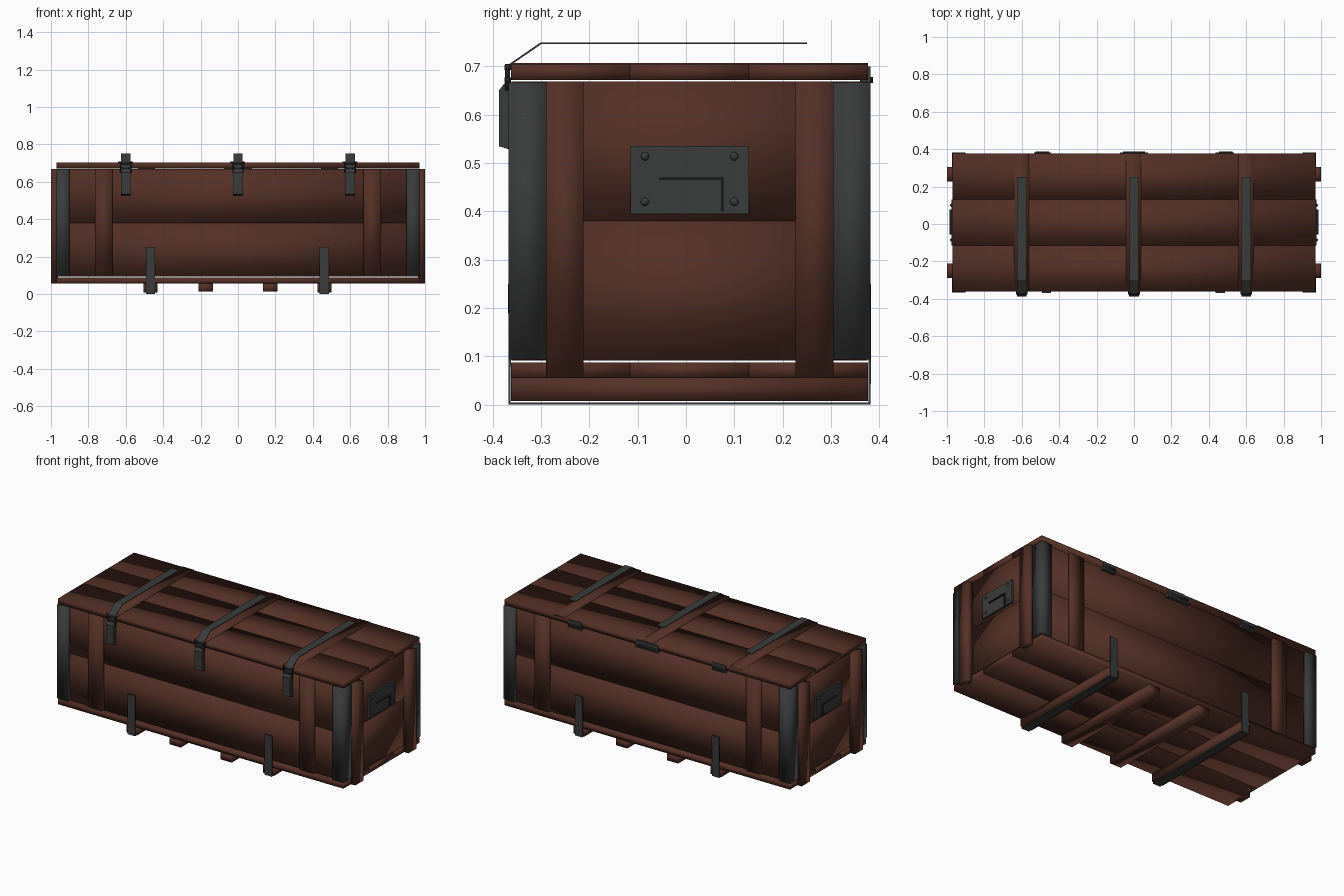
import bpy, bmesh
from mathutils import Matrix

if "Cube" in bpy.data.objects:
    bpy.data.objects.remove(bpy.data.objects["Cube"], do_unlink=True)


def material(name, color):
    m = bpy.data.materials.new(name)
    m.use_nodes = True
    m.diffuse_color = color
    bsdf = m.node_tree.nodes["Principled BSDF"]
    bsdf.inputs["Base Color"].default_value = color
    bsdf.inputs["Roughness"].default_value = 0.8
    return m


WOOD = material("dark_brown_wood", (0.085, 0.03, 0.02, 1))
METAL = material("dark_grey_metal", (0.042, 0.043, 0.043, 1))
BLACK = material("black_iron", (0.015, 0.015, 0.016, 1))

FRONT, BACK = -0.362, 0.377      # lid edges in y
MID = (FRONT + BACK) / 2
LENGTH = 0.97                    # half length of the planks


def finish(name, bm, mat, smooth=True):
    bmesh.ops.recalc_face_normals(bm, faces=bm.faces)
    for f in bm.faces:
        f.smooth = smooth
    mesh = bpy.data.meshes.new(name)
    bm.to_mesh(mesh)
    bm.free()
    mesh.materials.append(mat)
    ob = bpy.data.objects.new(name, mesh)
    bpy.context.collection.objects.link(ob)
    return ob


def box(name, xs, ys, zs, mat=WOOD, smooth=True):
    """Box between two limits on each axis; soft normals give rounded boards."""
    bm = bmesh.new()
    spans = [sorted(s) for s in (xs, ys, zs)]
    size = [b - a for a, b in spans]
    centre = [(a + b) / 2 for a, b in spans]
    bmesh.ops.create_cube(bm, size=1, matrix=Matrix.Translation(centre) @ Matrix.Diagonal((*size, 1)))
    return finish(name, bm, mat, smooth)


def prism(name, profile, xs, mat=METAL):
    """Closed (y, z) profile swept along x."""
    bm = bmesh.new()
    face = bm.faces.new([bm.verts.new((xs[0], y, z)) for y, z in profile])
    ext = bmesh.ops.extrude_face_region(bm, geom=[face])
    verts = [v for v in ext["geom"] if isinstance(v, bmesh.types.BMVert)]
    bmesh.ops.translate(bm, verts=verts, vec=(xs[1] - xs[0], 0, 0))
    return finish(name, bm, mat, False)


def ribbon(name, path, x, width, thick, mat=METAL):
    """Open (y, z) path widened along x and thickened into a band."""
    bm = bmesh.new()
    rows = [[bm.verts.new((x + s * width / 2, y, z)) for s in (-1, 1)] for y, z in path]
    for a, b in zip(rows, rows[1:]):
        bm.faces.new((a[0], a[1], b[1], b[0]))
    ob = finish(name, bm, mat, False)
    mod = ob.modifiers.new("thickness", "SOLIDIFY")
    mod.thickness = thick
    mod.offset = 0
    return ob


def across(y, side):
    """Mirror a front y to the back when side is 1."""
    return y if side < 0 else 2 * MID - y


# Lid and floor, three long planks each
step = (BACK - FRONT) / 3
for i in range(3):
    ys = (FRONT + i * step, FRONT + (i + 1) * step)
    box("lid_plank", (-LENGTH, LENGTH), ys, (0.672, 0.704))
    box("floor_plank", (-LENGTH, LENGTH), ys, (0.055, 0.087))

# Walls, two stacked planks on each side
for zs in ((0.092, 0.38), (0.38, 0.669)):
    for side in (-1, 1):
        box("long_wall_plank", (-0.96, 0.96), (across(-0.345, side), across(-0.315, side)), zs)
        box("end_wall_plank", (side * 0.93, side * 0.964), (-0.315, 0.33), zs)

# Upright battens, end posts and metal corner plates
for sx in (-1, 1):
    for sy in (-1, 1):
        box("wall_batten", (sx * 0.67, sx * 0.765),
            (across(-0.361, sy), across(-0.34, sy)), (0.092, 0.669))
        box("end_post", (sx * 0.962, sx), (across(-0.29, sy), across(-0.212, sy)), (0.055, 0.669))
        box("corner_long_plate", (sx * 0.9, sx * 0.973),
            (across(-0.367, sy), across(-0.343, sy)), (0.094, 0.667), METAL)
        box("corner_end_plate", (sx * 0.95, sx * 0.974),
            (across(-0.366, sy), across(-0.29, sy)), (0.094, 0.667), METAL)

# Runners underneath; the outer pair is wrapped by metal bands
for x in (-0.173, 0.173):
    box("inner_runner", (x - 0.038, x + 0.038), (FRONT, BACK), (0.012, 0.055))
for x in (-0.468, 0.462):
    box("outer_runner", (x - 0.037, x + 0.037), (FRONT, BACK), (0.008, 0.055))
    ribbon("runner_band", [(-0.365, 0.25), (-0.365, 0.003), (0.38, 0.003), (0.38, 0.25)], x, 0.05, 0.006)

# Lid battens, straps and front latches
for x in (-0.6, 0, 0.6):
    box("lid_batten", (x - 0.042, x + 0.038), (FRONT, BACK), (0.7, 0.707))
    ribbon("lid_strap", [(0.25, 0.748), (-0.3, 0.748), (-0.367, 0.702), (-0.369, 0.65)], x, 0.05, 0.004)
    prism("latch_lever", [(-0.362, 0.527), (-0.387, 0.535), (-0.387, 0.65), (-0.376, 0.665), (-0.362, 0.668)],
          (x - 0.026, x + 0.026))
    for z in (0.672, 0.698):
        box("latch_pin", (x - 0.031, x + 0.031), (-0.376, -0.362), (z - 0.005, z + 0.005), BLACK)
    for s in (-1, 1):
        box("latch_link", (x + s * 0.022, x + s * 0.03), (-0.374, -0.364), (0.65, 0.705), BLACK)

# Back hinges
for x, half in ((-0.49, 0.045), (0, 0.075), (0.49, 0.045)):
    box("hinge_leaf", (x - half, x + half), (0.36, 0.382), (0.655, 0.7), METAL, False)
    box("hinge_knuckle", (x - half * 0.8, x + half * 0.8), (0.376, 0.387), (0.666, 0.678), BLACK)

# End plates with rivets and a slim handle
for s in (-1, 1):
    box("handle_plate", (s * 0.962, s * 0.976), (-0.115, 0.13), (0.395, 0.535), METAL, False)
    box("handle_bar", (s * 0.974, s * 0.986), (-0.055, 0.072), (0.465, 0.47), BLACK, False)
    box("handle_arm", (s * 0.974, s * 0.986), (0.072, 0.078), (0.4, 0.47), BLACK, False)
    for y in (-0.085, 0.1):
        for z in (0.42, 0.514):
            bm = bmesh.new()
            bmesh.ops.create_uvsphere(bm, u_segments=10, v_segments=6, radius=0.009,
                                      matrix=Matrix.Translation((s * 0.975, y, z)))
            finish("plate_rivet", bm, METAL)
